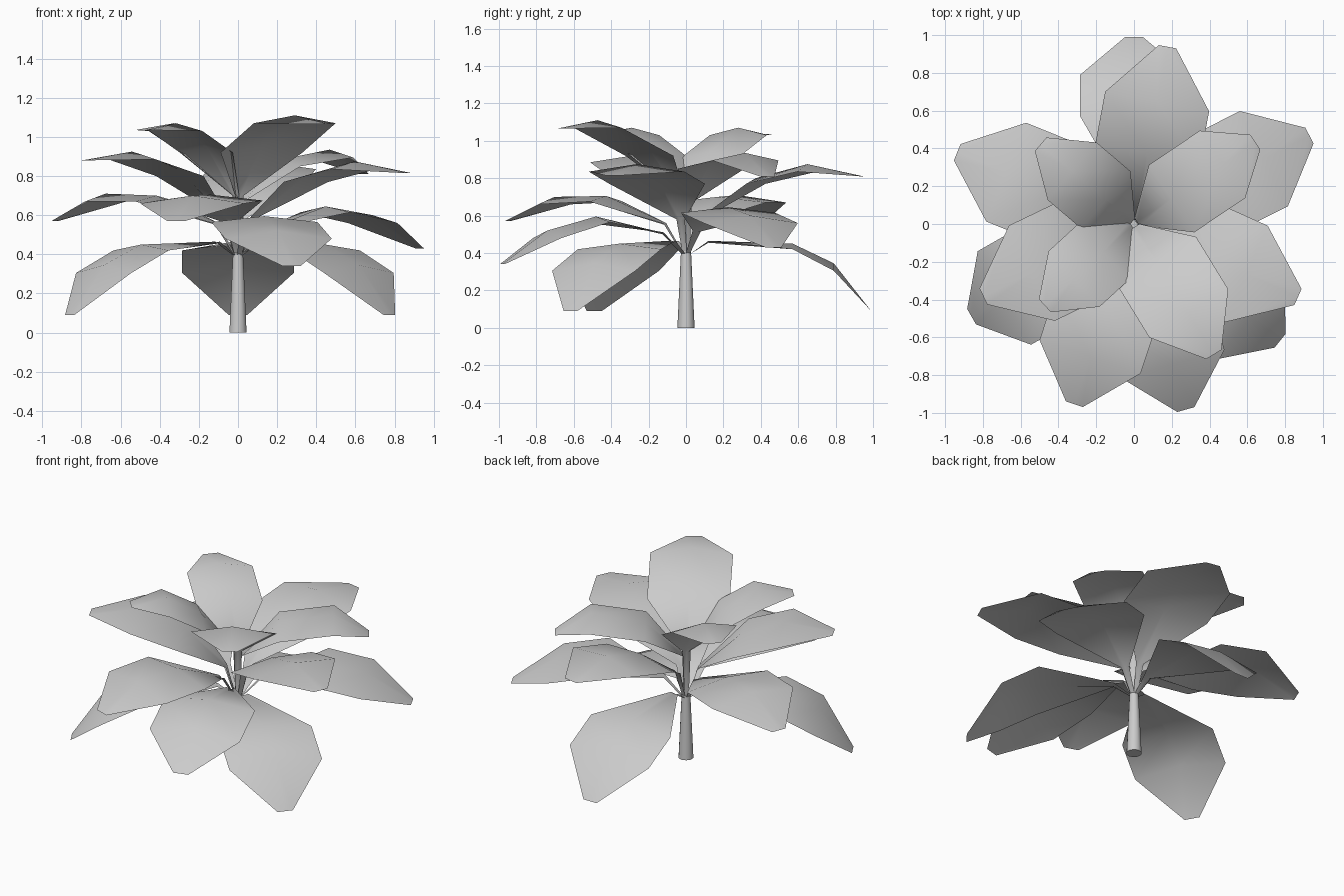
import bpy, bmesh, math

if "Cube" in bpy.data.objects:
    bpy.data.objects.remove(bpy.data.objects["Cube"])


def finish(bm, name):
    me = bpy.data.meshes.new(name)
    bm.to_mesh(me)
    bm.free()
    ob = bpy.data.objects.new(name, me)
    bpy.context.collection.objects.link(ob)
    for p in me.polygons:
        p.use_smooth = True
    return ob


def leaf(name, angle, width, neck, mid, outer, tip):
    """Sheet leaf lofted along a midrib of (reach, height) points."""
    a = math.radians(angle)
    d, s = (math.cos(a), math.sin(a)), (-math.sin(a), math.cos(a))
    # midrib point, half width, drop of the edges
    rows = [((0.015, 0.39), 0.012, 0.0), (neck, 0.025, -0.01),
            (mid, width, 0.03), (outer, width, 0.04), (tip, 0.047, 0.0)]
    bm = bmesh.new()
    prev = None
    for (r, z), w, drop in rows:
        row = [bm.verts.new((d[0] * r + s[0] * w * k, d[1] * r + s[1] * w * k,
                             z - drop * abs(k))) for k in (-1, 0, 1)]
        if prev:
            for i in range(2):
                bm.faces.new((prev[i], row[i], row[i + 1], prev[i + 1]))
        prev = row
    bmesh.ops.reverse_faces(bm, faces=bm.faces) if bm.faces[:][2].normal.z < 0 else None
    bm.normal_update()
    if sum(f.normal.z for f in bm.faces) < 0:
        bmesh.ops.reverse_faces(bm, faces=bm.faces)
    return finish(bm, name)


# Stem
bm = bmesh.new()
bmesh.ops.create_cone(bm, cap_ends=True, segments=10, radius1=0.046,
                      radius2=0.027, depth=0.41)
bmesh.ops.translate(bm, verts=bm.verts, vec=(0, 0, 0.205))
stem = finish(bm, "stem")
for p in stem.data.polygons:
    p.use_smooth = len(p.vertices) == 4

# Lowest drooping leaves
for i, ang in enumerate((90, 209.7, 321.4)):
    leaf(f"low_leaf_{i}", ang, 0.285, (0.12, 0.455), (0.57, 0.45),
         (0.79, 0.345), (0.99, 0.09))

# Spreading leaves
spread = [
    (26.7, (0.13, 0.51), (0.50, 0.645), (0.77, 0.60), (1.04, 0.43)),
    (285.6, (0.13, 0.50), (0.50, 0.595), (0.77, 0.52), (1.02, 0.34)),
    (157.9, (0.12, 0.55), (0.45, 0.70), (0.73, 0.71), (1.01, 0.57)),
    (251.7, (0.12, 0.55), (0.45, 0.705), (0.74, 0.70), (1.005, 0.57)),
]
for i, (ang, *path) in enumerate(spread):
    leaf(f"spread_leaf_{i}", ang, 0.282, *path)

# Raised leaves
raised = [
    (79.3, (0.07, 0.57), (0.38, 0.80), (0.66, 0.875), (0.955, 0.81)),
    (336, (0.07, 0.57), (0.38, 0.80), (0.65, 0.875), (0.95, 0.815)),
    (205.7, (0.07, 0.58), (0.33, 0.83), (0.60, 0.925), (0.885, 0.88)),
]
for i, (ang, *path) in enumerate(raised):
    leaf(f"raised_leaf_{i}", ang, 0.28, *path)

# Crown leaves
crown = [
    (34, 0.215, (0.02, 0.66), (0.24, 0.88), (0.565, 0.935), (0.775, 0.81)),
    (139.5, 0.20, (0.015, 0.69), (0.195, 0.94), (0.43, 1.07), (0.65, 1.035)),
    (222.5, 0.20, (0.015, 0.69), (0.22, 0.95), (0.43, 1.07), (0.64, 1.035)),
    (301.5, 0.245, (0.015, 0.69), (0.23, 0.95), (0.555, 1.11), (0.81, 1.065)),
]
for i, (ang, w, *path) in enumerate(crown):
    leaf(f"crown_leaf_{i}", ang, w, *path)
